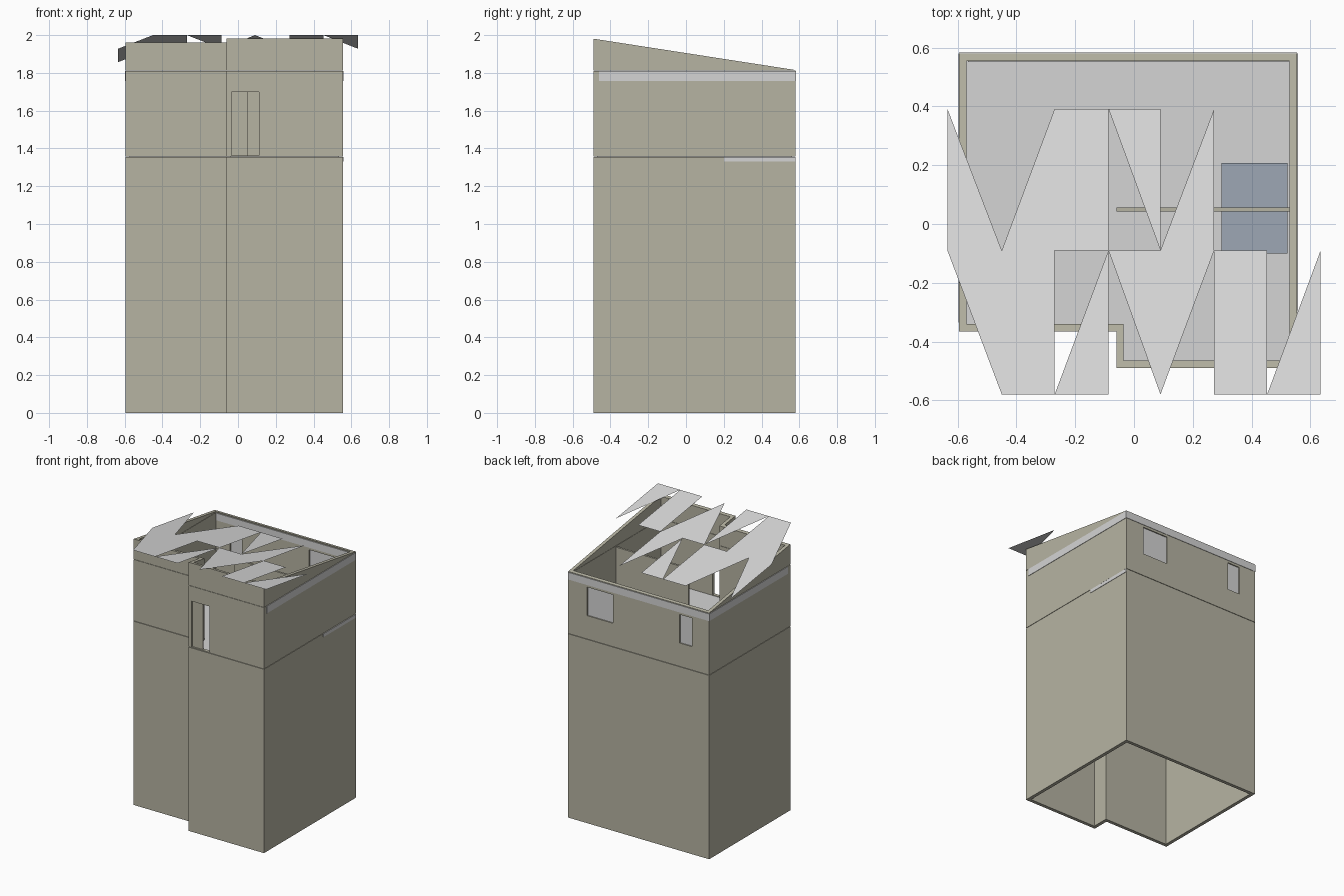
import bpy, bmesh

if "Cube" in bpy.data.objects:
    bpy.data.objects.remove(bpy.data.objects["Cube"])


def material(name, rgb):
    m = bpy.data.materials.new(name)
    m.diffuse_color = (*rgb, 1)
    m.use_nodes = True
    m.node_tree.nodes["Principled BSDF"].inputs["Base Color"].default_value = m.diffuse_color
    return m


BEIGE = material("beige wall", (0.47, 0.455, 0.365))
ROOF = material("pale grey roof", (0.72, 0.72, 0.72))
GREY = material("light grey trim", (0.66, 0.66, 0.66))
GLASS = material("blue grey glass", (0.34, 0.39, 0.46))


def finish(name, bm, mat, fix=True):
    if fix:
        bmesh.ops.recalc_face_normals(bm, faces=bm.faces)
    me = bpy.data.meshes.new(name)
    bm.to_mesh(me)
    bm.free()
    me.materials.append(mat)
    ob = bpy.data.objects.new(name, me)
    bpy.context.collection.objects.link(ob)
    return ob


def box(name, x, y, z, mat):
    bm = bmesh.new()
    bmesh.ops.create_cube(bm, size=1)
    for v in bm.verts:
        v.co = [a[0] + (c + 0.5) * (a[1] - a[0]) for a, c in zip((x, y, z), v.co)]
    return finish(name, bm, mat)


# stepped footprint and its inner offset
X0, X1, XS = -0.595, 0.555, -0.06
Y0, YS, Y1 = -0.49, -0.365, 0.58


def outline(t):
    return [(X0 + t, YS + t), (XS + t, YS + t), (XS + t, Y0 + t),
            (X1 - t, Y0 + t), (X1 - t, Y1 - t), (X0 + t, Y1 - t)]


def ring(name, z0, top, mat, t=0.025):
    """Hollow wall loop, top height given as a function of y."""
    bm = bmesh.new()
    loops = []
    for pts in (outline(0), outline(t)):
        loops.append([bm.verts.new((x, y, z0)) for x, y in pts])
        loops.append([bm.verts.new((x, y, top(y))) for x, y in pts])
    ob, ot, ib, it = loops
    for i in range(6):
        j = (i + 1) % 6
        for a, b in ((ob, ot), (ot, it), (it, ib), (ib, ob)):
            bm.faces.new((a[i], a[j], b[j], b[i]))
    return finish(name, bm, mat)


# tall open-bottomed base, upper storey and sloping parapet
ring("base_walls", 0, lambda y: 1.355, BEIGE)
upper = ring("upper_walls", 1.358, lambda y: 1.81, BEIGE)
ring("parapet", 1.812, lambda y: 1.815 + (Y1 - y) * 0.155, BEIGE)

# door and window openings
WINDOWS = ((0.19, 0.40), (-0.455, -0.355))
cuts = [((-0.035, 0.11), (Y0 - 0.05, Y0 + 0.07), (1.362, 1.70))]
cuts += [(w, (Y1 - 0.07, Y1 + 0.05), (1.53, 1.74)) for w in WINDOWS]
for c in cuts:
    cutter = box("cutter", *c, BEIGE)
    cutter.hide_render = True
    mod = upper.modifiers.new("opening", 'BOOLEAN')
    mod.operation, mod.solver, mod.object = 'DIFFERENCE', 'EXACT', cutter
    bpy.context.view_layer.objects.active = upper
    bpy.ops.object.modifier_apply(modifier=mod.name)
    bpy.data.objects.remove(cutter)
for w in WINDOWS:
    box("window_pane", w, (Y1 - 0.014, Y1 - 0.008), (1.53, 1.74), GREY)
box("door_leaf", (-0.035, 0.05), (Y0 + 0.01, Y0 + 0.016), (1.362, 1.70), BEIGE)

# floor of the upper storey
bm = bmesh.new()
f = bm.faces.new([bm.verts.new((x, y, 1.335)) for x, y in outline(0.02)])
r = bmesh.ops.extrude_face_region(bm, geom=[f])
for v in r["geom"]:
    if isinstance(v, bmesh.types.BMVert):
        v.co.z = 1.357
finish("floor", bm, GREY)
box("floor_edge", (X1, X1 + 0.003), (0.2, Y1), (1.33, 1.355), GREY)

# partition and glass panel in the floor
box("partition", (XS, X1 - 0.02), (0.042, 0.057), (1.357, 1.80), BEIGE)
box("floor_glass", (0.297, 0.523), (-0.10, 0.207), (1.358, 1.364), GLASS)

# grey trim band below the roof line
BZ = (1.757, 1.81)
box("trim_back", (X0, X1), (Y1, Y1 + 0.003), BZ, GREY)
box("trim_back_inner", (X0 + 0.03, X1 - 0.03), (Y1 - 0.028, Y1 - 0.025), BZ, GREY)
box("trim_right", (X1, X1 + 0.003), (Y0 + 0.03, Y1), BZ, GREY)
box("trim_left", (X0 - 0.003, X0), (YS + 0.03, Y1), BZ, GREY)

# broken sloping roof: a 7-column grid, some cells halved along a diagonal
COLS = (-0.635, -0.45, -0.27, -0.087, 0.09, 0.273, 0.453, 0.635)
ROWS = ((-0.09, 0.392), (-0.58, -0.09))
# a-d are the corners: a lower left, b lower right, c upper right, d upper left
CELLS = (("abd", "abc", "abcd", "bcd", "abc", "", ""),
         ("bcd", "abcd", "abc", "bcd", "acd", "abcd", "abc"))
bm = bmesh.new()
for (y0, y1), row in zip(ROWS, CELLS):
    for i, cell in enumerate(row):
        if not cell:
            continue
        xa, xb = COLS[i], COLS[i + 1]
        p = dict(a=(xa, y0), b=(xb, y0), c=(xb, y1), d=(xa, y1))
        bm.faces.new([bm.verts.new((*p[k], 2.0 - 0.147 * (p[k][1] + 0.58)))
                      for k in cell])
finish("roof_panels", bm, ROOF, False)
